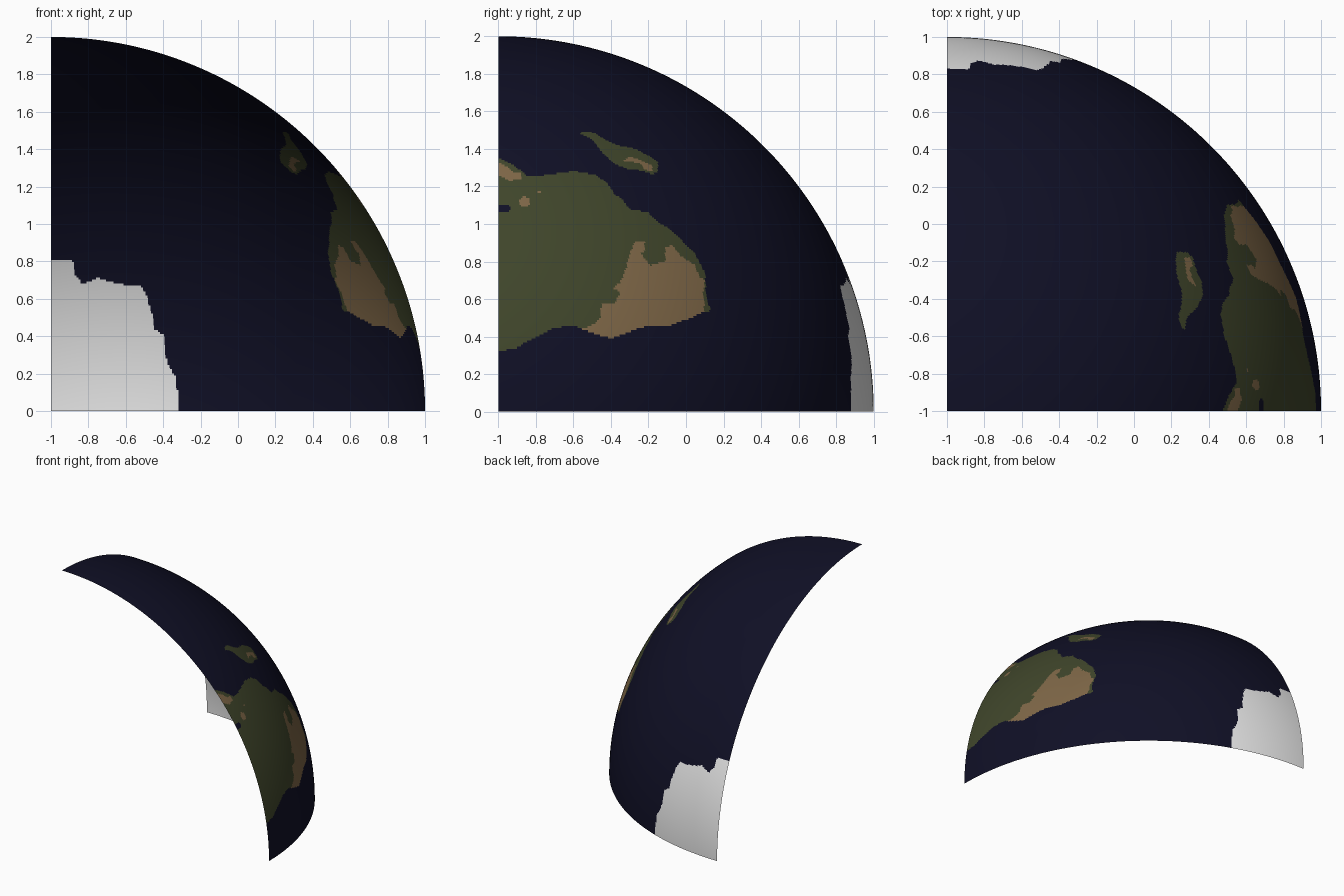
import bpy, bmesh, math
from mathutils import Vector

R = 2.0
CENTRE = Vector((-1, -1, 0))
N = 280  # grid steps along each side of the eighth-sphere


def material(name, rgb):
    m = bpy.data.materials.new(name)
    m.diffuse_color = (*rgb, 1)
    return m


def blob(cx, cy, r):
    return [(cx + r * math.cos(i * math.pi / 4), cy + r * math.sin(i * math.pi / 4)) for i in range(8)]


def inside(px, py, poly):
    hit = False
    for (x1, y1), (x2, y2) in zip(poly, poly[1:] + poly[:1]):
        if (y1 > py) != (y2 > py) and px < x1 + (py - y1) * (x2 - x1) / (y2 - y1):
            hit = not hit
    return hit


# Coastlines as seen from the right (y, z)
continent = [(-1.1, 1.37), (-1, 1.355), (-.95, 1.33), (-.9, 1.3), (-.85, 1.26), (-.79, 1.255), (-.72, 1.265),
             (-.6, 1.28), (-.55, 1.275), (-.48, 1.26), (-.42, 1.22), (-.38, 1.16), (-.34, 1.13),
             (-.3, 1.08), (-.2, 1.06), (-.15, 1.01), (-.08, .97), (-.02, .91), (.05, .84), (.1, .74),
             (.11, .6), (.13, .55), (.12, .53), (.09, .54), (.05, .51), (-.08, .46), (-.2, .46),
             (-.32, .42), (-.4, .39), (-.5, .42), (-.6, .46), (-.7, .445), (-.8, .4), (-.9, .34),
             (-1, .32), (-1.1, .31)]
island = [(-.56, 1.48), (-.55, 1.495), (-.49, 1.485), (-.42, 1.445), (-.36, 1.42), (-.27, 1.4), (-.2, 1.365),
          (-.15, 1.33), (-.15, 1.28), (-.18, 1.265), (-.24, 1.285), (-.3, 1.29), (-.38, 1.32),
          (-.45, 1.385), (-.5, 1.45)]
lake = [(-1.1, 1.1), (-.96, 1.105), (-.935, 1.09), (-.94, 1.07), (-.96, 1.065), (-1.1, 1.07)]
desert = [(-.56, .44), (-.5, .46), (-.46, .49), (-.45, .57), (-.38, .57), (-.35, .64), (-.39, .65), (-.35, .69),
          (-.32, .76), (-.3, .84), (-.27, .91), (-.22, .91), (-.22, .86), (-.24, .84), (-.19, .78),
          (-.11, .8), (-.11, .88), (-.07, .885), (-.03, .83), (.02, .8), (.05, .78), (.07, .72), (.1, .7),
          (.09, .62), (.1, .54), (.05, .51), (-.08, .46), (-.2, .46), (-.32, .42), (-.4, .39), (-.5, .42)]
north_strip = [(-1.1, 1.34), (-1, 1.33), (-.96, 1.31), (-.92, 1.275), (-.88, 1.27), (-.88, 1.24), (-.94, 1.23),
               (-1, 1.26), (-1.1, 1.27)]
island_ridge = [(-.34, 1.33), (-.3, 1.36), (-.24, 1.34), (-.18, 1.31), (-.18, 1.28), (-.22, 1.29),
                (-.24, 1.32), (-.3, 1.335)]
# Ice edge as seen from the front (x, z)
ice = [(-1.1, .8), (-.95, .81), (-.88, .8), (-.88, .73), (-.83, .68), (-.75, .71), (-.68, .69), (-.58, .67),
       (-.52, .67), (-.49, .62), (-.46, .52), (-.45, .44), (-.4, .41), (-.39, .3), (-.36, .22),
       (-.33, .18), (-.32, .05), (-.31, -.1), (-1.1, -.1)]

# Later regions override earlier ones: (material index, outline)
regions = [(1, continent), (1, island), (0, lake), (2, desert), (2, north_strip), (2, island_ridge),
           (2, blob(-.86, 1.117, .03)), (2, blob(-.78, 1.17, .009))]


def region_of(p):
    if p.y > .7:
        return 3 if inside(p.x, p.z, ice) else 0
    index = 0
    if p.y < .2 and .25 < p.z < 1.55:
        for i, poly in regions:
            if inside(p.y, p.z, poly):
                index = i
    return index


# Open eighth-sphere shell
bm = bmesh.new()
rows = []
for j in range(N):
    lat = j / N * math.pi / 2
    row = []
    for i in range(N + 1):
        lon = i / N * math.pi / 2
        row.append(bm.verts.new(CENTRE + R * Vector((math.cos(lat) * math.cos(lon),
                                                     math.cos(lat) * math.sin(lon), math.sin(lat)))))
    rows.append(row)
pole = bm.verts.new(CENTRE + Vector((0, 0, R)))
for j in range(N):
    for i in range(N):
        a, b = rows[j][i], rows[j][i + 1]
        if j < N - 1:
            f = bm.faces.new((a, b, rows[j + 1][i + 1], rows[j + 1][i]))
        else:
            f = bm.faces.new((a, b, pole))
        f.smooth = True
        f.material_index = region_of(f.calc_center_median())

mesh = bpy.data.meshes.new("globe_segment")
bm.to_mesh(mesh)
bm.free()
for name, rgb in (("ocean_navy", (.005, .005, .019)), ("land_green", (.051, .061, .024)),
                  ("desert_tan", (.21, .135, .063)), ("ice_white", (.8, .8, .8))):
    mesh.materials.append(material(name, rgb))
bpy.context.collection.objects.link(bpy.data.objects.new("globe_segment", mesh))
